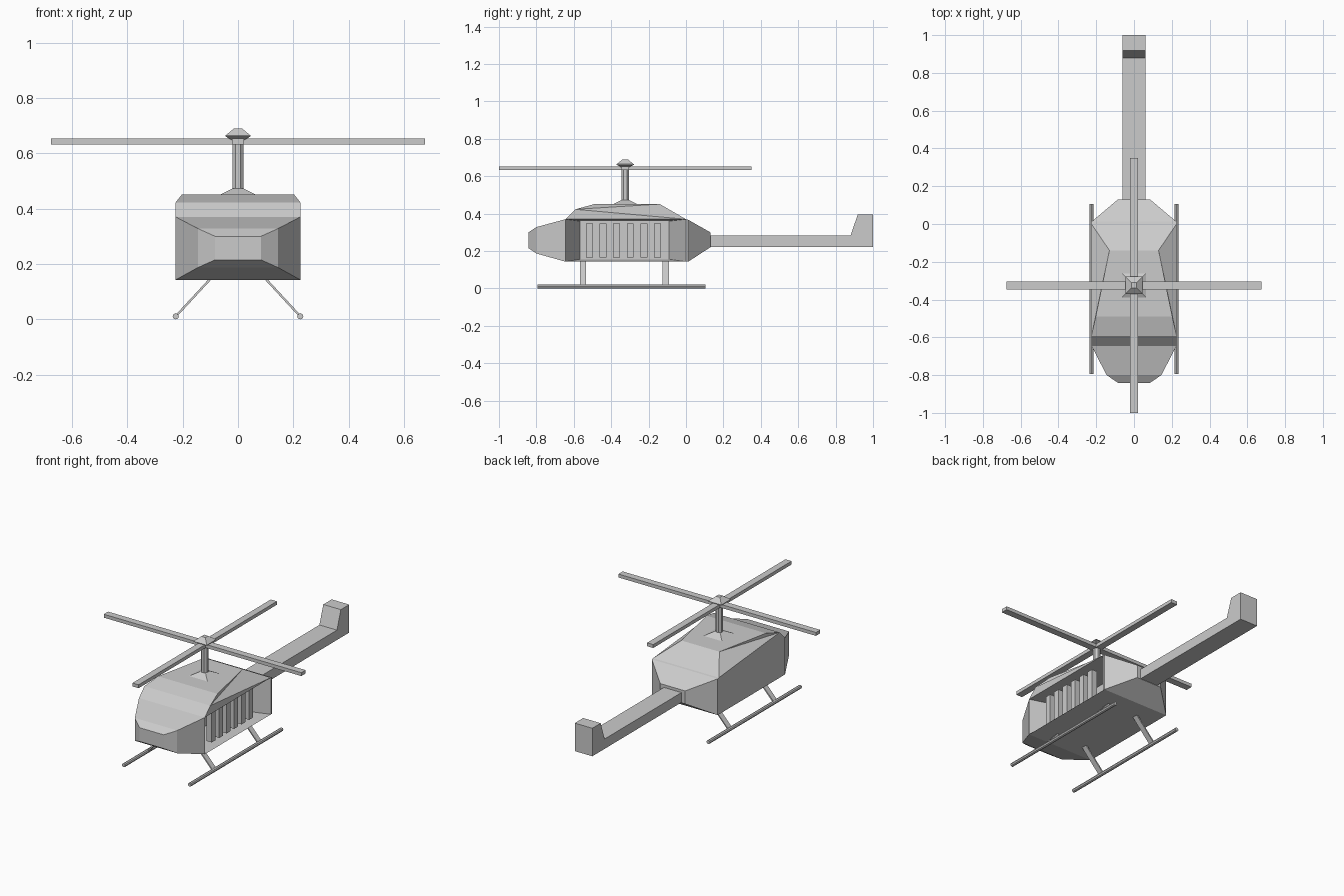
import bpy, bmesh, math
from mathutils import Vector

if "Cube" in bpy.data.objects:
    bpy.data.objects.remove(bpy.data.objects["Cube"])

HUB_Y = -0.325


def finish(name, bm):
    bmesh.ops.remove_doubles(bm, verts=bm.verts, dist=1e-5)
    bmesh.ops.recalc_face_normals(bm, faces=bm.faces)
    me = bpy.data.meshes.new(name)
    bm.to_mesh(me)
    bm.free()
    ob = bpy.data.objects.new(name, me)
    bpy.context.collection.objects.link(ob)
    return ob


def box(name, lo, hi):
    bm = bmesh.new()
    bmesh.ops.create_cube(bm, size=1)
    for v in bm.verts:
        v.co = [lo[i] + (v.co[i] + 0.5) * (hi[i] - lo[i]) for i in range(3)]
    return finish(name, bm)


def extrude_x(name, profile, half):
    """Side outline (y, z) extruded across x."""
    bm = bmesh.new()
    f = bm.faces.new([bm.verts.new((-half, y, z)) for y, z in profile])
    r = bmesh.ops.extrude_face_region(bm, geom=[f])
    for v in r["geom"]:
        if isinstance(v, bmesh.types.BMVert):
            v.co.x = half
    bm.faces.new([bm.verts.new((-half, y, z)) for y, z in profile]) if len(bm.faces) == len(profile) + 1 else None
    return finish(name, bm)


def stack(name, rings, sides, y):
    """Stacked polygon rings (apothem, z) round a vertical axis."""
    bm = bmesh.new()
    k = 1 / math.cos(math.pi / sides)
    loops = []
    for r, z in rings:
        loops.append([bm.verts.new((r * k * math.cos((i + .5) * math.tau / sides),
                                    y + r * k * math.sin((i + .5) * math.tau / sides), z))
                      for i in range(sides)])
    for a, b in zip(loops, loops[1:]):
        for i in range(sides):
            j = (i + 1) % sides
            bm.faces.new((a[i], a[j], b[j], b[i]))
    bm.faces.new(loops[0])
    bm.faces.new(loops[-1])
    return finish(name, bm)


# Cabin shell: rectangular rings along y (y, half width, bottom z, top z)
bm = bmesh.new()
rings = [(-.842, .083, .215, .30), (-.80, .145, .187, .328), (-.645, .225, .143, .37),
         (0, .225, .143, .37), (.012, .225, .143, .367), (.13, .085, .22, .30)]
R = [[bm.verts.new(c) for c in ((-w, y, b), (w, y, b), (w, y, t), (-w, y, t))]
     for y, w, b, t in rings]
for n, (a, b) in enumerate(zip(R, R[1:])):
    for i in range(4):
        if n == 2 and i in (1, 2):      # right doorway and roof opening
            continue
        j = (i + 1) % 4
        bm.faces.new((a[i], a[j], b[j], b[i]))
bm.faces.new(R[0])
bm.faces.new(R[-1])

# Doorway recess on the right side
door = [R[2][1], R[3][1], R[3][2], R[2][2]]
inner = [bm.verts.new((.03, y, z)) for y, z in
         ((-.567, .156), (-.09, .156), (-.09, .36), (-.567, .36))]
for i in range(4):
    j = (i + 1) % 4
    bm.faces.new((door[i], door[j], inner[j], inner[i]))
bm.faces.new(inner)

# Roof: windscreen, flat top, rear slope and tapering sides
mid = [(-.592, .225, .423), (-.49, .203, .451), (-.14, .13, .451)]
left = [R[2][3]] + [bm.verts.new((-w, y, z)) for y, w, z in mid] + [R[3][3]]
right = [R[2][2]] + [bm.verts.new((w, y, z)) for y, w, z in mid] + [R[3][2]]
for i in range(4):
    bm.faces.new((left[i], right[i], right[i + 1], left[i + 1]))
for s in (left, right):
    for tri in ((0, 1, 4), (1, 3, 4), (1, 2, 3)):
        bm.faces.new([s[i] for i in tri])
finish("cabin", bm)

# Row of posts in the doorway
for i in range(6):
    y = -.535 + i * .0728
    box(f"door_post_{i + 1}", (.158, y, .166), (.195, y + .037, .348))

# Tail boom with upright fin
extrude_x("tail_boom", [(.125, .222), (1, .222), (1, .395), (.918, .395),
                        (.88, .283), (.125, .283)], .06)

# Rotor mast, base and hub
stack("mast_base", [(.065, .45), (.02, .473)], 4, HUB_Y)
stack("rotor_mast", [(.02, .46), (.02, .655)], 8, HUB_Y)
stack("rotor_hub", [(.022, .648), (.046, .661), (.046, .664), (.014, .69)], 4, HUB_Y)

# Crossed rotor blades
box("blade_across", (-.675, HUB_Y - .021, .632), (.675, HUB_Y + .021, .653))
box("blade_along", (-.021, HUB_Y - .675, .632), (.021, HUB_Y + .675, .653))

# Landing skids and splayed struts
for side, s in (("left", -1), ("right", 1)):
    bpy.ops.mesh.primitive_cylinder_add(vertices=8, radius=.0113, depth=.9,
                                        location=(s * .225, -.345, .011),
                                        rotation=(math.pi / 2, 0, 0))
    bpy.context.object.name = side + "_skid"
    for end, y in (("front", -.551), ("rear", -.109)):
        a, b = Vector((s * .222, y, .014)), Vector((s * .098, y, .148))
        d = b - a
        n = Vector((-d.z, 0, d.x)).normalized() * .004
        h = Vector((0, .017, 0))
        bm = bmesh.new()
        lo = [bm.verts.new(a + u * n + v * h) for u, v in ((-1, -1), (1, -1), (1, 1), (-1, 1))]
        hi = [bm.verts.new(b + u * n + v * h) for u, v in ((-1, -1), (1, -1), (1, 1), (-1, 1))]
        bm.faces.new(lo)
        bm.faces.new(hi)
        for i in range(4):
            j = (i + 1) % 4
            bm.faces.new((lo[i], lo[j], hi[j], hi[i]))
        finish(f"{side}_{end}_strut", bm)
